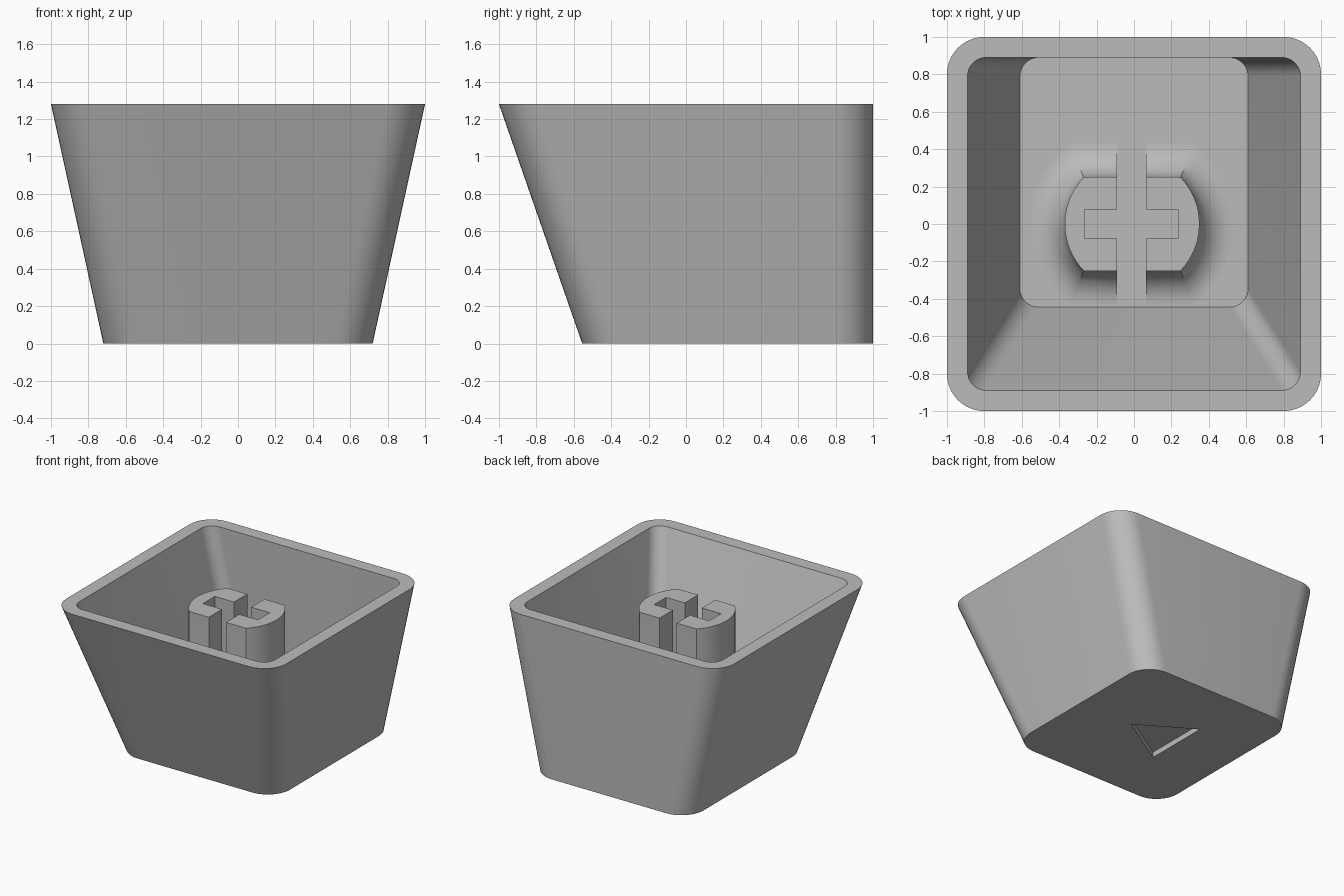
import bpy
import bmesh
from math import pi, cos, sin, sqrt, asin
from mathutils import Vector

cube = bpy.data.objects.get("Cube")
if cube:
    bpy.data.objects.remove(cube)

HEIGHT, FLOOR, WALL = 1.28, 0.11, 0.11
STEM_TOP, STEM_R, STEM_HALF, FILLET = 1.16, 0.36, 0.25, 0.18

grey = bpy.data.materials.new("grey plastic")
grey.use_nodes = True
colour = (0.5, 0.5, 0.5, 1)
grey.diffuse_color = colour
grey.node_tree.nodes["Principled BSDF"].inputs["Base Color"].default_value = colour


def rounded_rect(x, y0, y1, radius, steps=10):
    """Outline of a rounded rectangle, counter-clockwise."""
    points = []
    corners = [(x, y1), (-x, y1), (-x, y0), (x, y0)]
    for i, (cx, cy) in enumerate(corners):
        mx = cx - radius if cx > 0 else cx + radius
        my = cy - radius if cy == y1 else cy + radius
        for k in range(steps + 1):
            a = (i + k / steps) * pi / 2
            points.append((mx + radius * cos(a), my + radius * sin(a)))
    return points


def stem_outline(grow, steps=16):
    """Circle with flattened front and back, grown outwards."""
    r, half = STEM_R + grow, STEM_HALF + grow
    limit = asin(half / r)
    points = []
    for side in (0, pi):
        for k in range(steps + 1):
            a = side - limit + 2 * limit * k / steps
            points.append((r * cos(a) - 0.01, r * sin(a)))
    return points


def loft(name, sections):
    """Closed solid through a list of (outline, z) sections."""
    bm = bmesh.new()
    rings = [[bm.verts.new((x, y, z)) for x, y in pts] for pts, z in sections]
    for low, high in zip(rings, rings[1:]):
        for i in range(len(low)):
            j = (i + 1) % len(low)
            bm.faces.new((low[i], low[j], high[j], high[i]))
    bm.faces.new(rings[0][::-1])
    bm.faces.new(rings[-1])
    bmesh.ops.recalc_face_normals(bm, faces=bm.faces[:])
    mesh = bpy.data.meshes.new(name)
    bm.to_mesh(mesh)
    bm.free()
    obj = bpy.data.objects.new(name, mesh)
    mesh.materials.append(grey)
    bpy.context.collection.objects.link(obj)
    return obj


def select(obj):
    bpy.ops.object.select_all(action="DESELECT")
    obj.select_set(True)
    bpy.context.view_layer.objects.active = obj


def cut(obj, cutter):
    cutter.hide_render = True
    mod = obj.modifiers.new("cut", "BOOLEAN")
    mod.operation, mod.solver, mod.object = "DIFFERENCE", "EXACT", cutter
    select(obj)
    bpy.ops.object.modifier_apply(modifier=mod.name)
    bpy.data.objects.remove(cutter)


# Hollow tapered shell, open at the top
shell = loft("shell", [
    (rounded_rect(0.72, -0.555, 1, 0.2), 0),
    (rounded_rect(1, -1, 1, 0.2), HEIGHT),
    (rounded_rect(1 - WALL, WALL - 1, 1 - WALL, 0.1), HEIGHT),
    (rounded_rect(0.72 - WALL, WALL - 0.555, 1 - WALL, 0.1), FLOOR),
])

# Shallow triangular recess in the underside
triangle = [(0.22, 0.23), (-0.225, 0.505), (-0.225, -0.045)]
cut(shell, loft("triangle_cutter", [(triangle, -0.1), (triangle, 0.045)]))

# Stem with a concave flare where it meets the floor
sections = [(stem_outline(FILLET), FLOOR - 0.03)]
for k in range(11):
    a = k / 10 * pi / 2
    sections.append((stem_outline(FILLET * (1 - sin(a))),
                     FLOOR + FILLET * (1 - cos(a))))
sections.append((stem_outline(0), STEM_TOP))
stem = loft("stem", sections)

# Cross-shaped socket, open at the front and back
l, r, wl, wr, h, far = -0.09, 0.065, -0.265, 0.235, 0.077, 0.7
cross = [(l, -far), (r, -far), (r, -h), (wr, -h), (wr, h), (r, h),
         (r, far), (l, far), (l, h), (wl, h), (wl, -h), (l, -h)]
cut(stem, loft("cross_cutter", [(cross, -0.2), (cross, 1.5)]))

for part in (shell, stem):
    select(part)
    bpy.ops.object.shade_smooth_by_angle()
